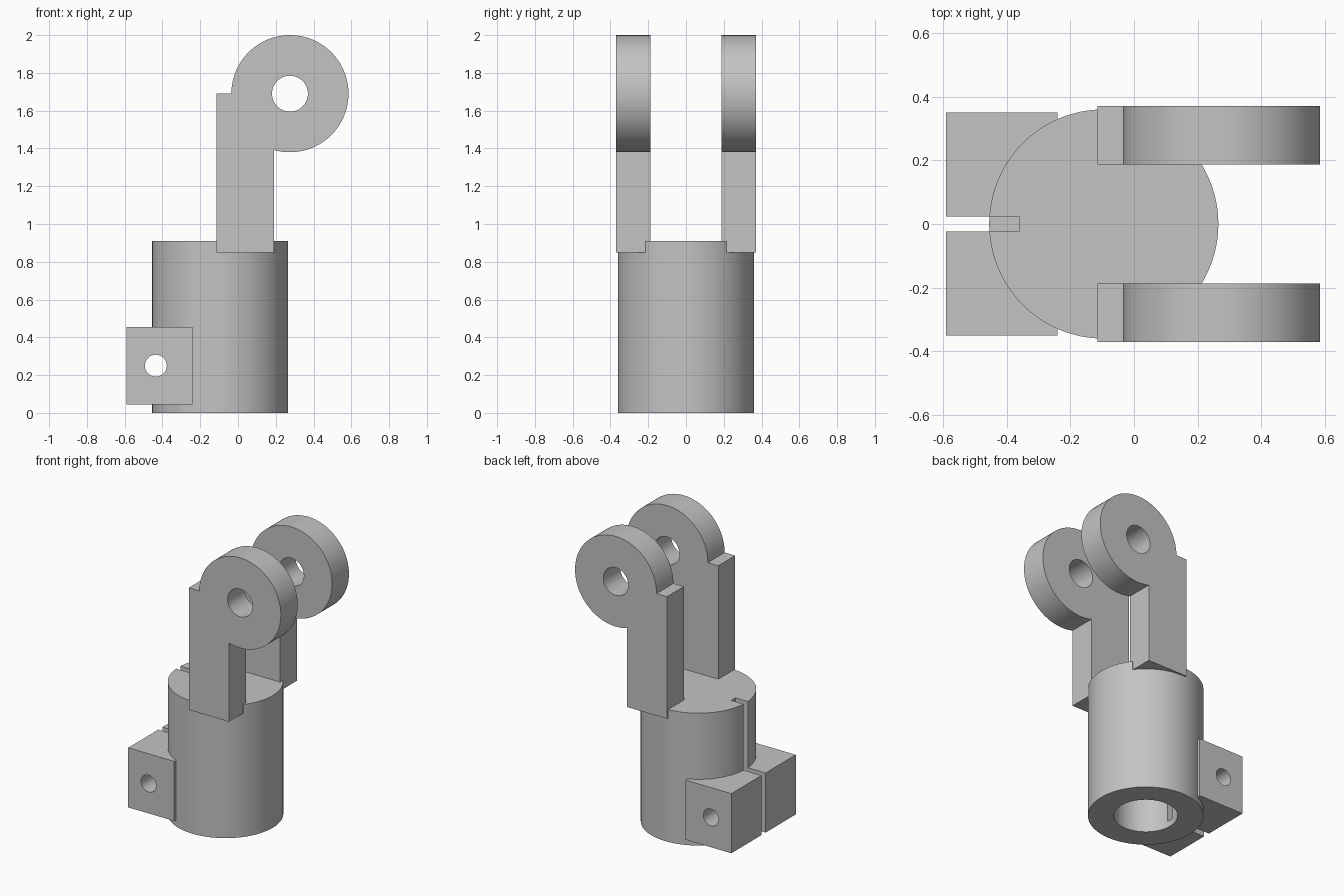
import bpy, bmesh, math

if "Cube" in bpy.data.objects:
    bpy.data.objects.remove(bpy.data.objects["Cube"])

grey = bpy.data.materials.new("plain grey")
grey.use_nodes = True
grey.diffuse_color = (0.55, 0.55, 0.55, 1)
grey.node_tree.nodes["Principled BSDF"].inputs["Base Color"].default_value = grey.diffuse_color

AXIS_X = -0.095   # socket axis


def prism(name, outline, start, end, axis):
    """Extrude an outline: (x, y) along z, or (x, z) along y."""
    bm = bmesh.new()
    place = (lambda a, b: (a, b, start)) if axis == "z" else (lambda a, b: (a, start, b))
    face = bm.faces.new([bm.verts.new(place(a, b)) for a, b in outline])
    new = bmesh.ops.extrude_face_region(bm, geom=[face])["geom"]
    shift = (0, 0, end - start) if axis == "z" else (0, end - start, 0)
    bmesh.ops.translate(bm, vec=shift, verts=[v for v in new if isinstance(v, bmesh.types.BMVert)])
    bmesh.ops.recalc_face_normals(bm, faces=bm.faces)
    mesh = bpy.data.meshes.new(name)
    bm.to_mesh(mesh)
    bm.free()
    mesh.materials.append(grey)
    obj = bpy.data.objects.new(name, mesh)
    bpy.context.collection.objects.link(obj)
    return obj


def arc(cx, cy, r, first=0, last=360, n=96):
    full = last - first == 360
    angles = [math.radians(first + (last - first) * i / n) for i in range(n if full else n + 1)]
    return [(cx + r * math.cos(t), cy + r * math.sin(t)) for t in angles]


def box(name, x, y, z):
    return prism(name, [(x[0], y[0]), (x[1], y[0]), (x[1], y[1]), (x[0], y[1])], z[0], z[1], "z")


def activate(obj):
    bpy.ops.object.select_all(action="DESELECT")
    obj.select_set(True)
    bpy.context.view_layer.objects.active = obj


def combine(obj, other, operation):
    activate(obj)
    mod = obj.modifiers.new("combine", "BOOLEAN")
    mod.operation, mod.solver, mod.object = operation, "EXACT", other
    bpy.ops.object.modifier_apply(modifier=mod.name)
    bpy.data.objects.remove(other)


def smooth(obj):
    activate(obj)
    bpy.ops.object.shade_smooth_by_angle(angle=math.radians(30))


# Socket body with two clamp ears
socket = prism("clamp_socket", arc(AXIS_X, 0, 0.36), 0, 0.91, "z")
for side in (-1, 1):
    ear = box("ear", (-0.59, -0.24), sorted((side * 0.023, side * 0.35)), (0.045, 0.455))
    combine(socket, ear, "UNION")

# Blind bore, clamp slot, bolt hole and arm seats
cuts = [
    prism("bore", arc(AXIS_X, 0, 0.2), -0.1, 0.75, "z"),
    box("slot", (-0.7, -0.36), (-0.023, 0.023), (0.045, 1)),
    box("inner_slot", (-0.4, -0.2), (-0.023, 0.023), (0.045, 0.455)),
    prism("bolt_hole", arc(-0.435, 0.25, 0.058, n=48), -0.5, 0.5, "y"),
]
for side in (-1, 1):
    cuts.append(box("seat", (-0.115, 0.5), sorted((side * 0.215, side * 0.5)), (0.85, 1)))
for cutter in cuts:
    combine(socket, cutter, "DIFFERENCE")
smooth(socket)

# Fork arms with round pierced lugs
PIN = (0.275, 1.69)
LUG = 0.31
LEFT, RIGHT = -0.115, 0.19
meet = -90 - math.degrees(math.asin((PIN[0] - RIGHT) / LUG))
profile = [(LEFT, 0.85), (RIGHT, 0.85)] + arc(*PIN, LUG, meet, 180) + [(LEFT, PIN[1])]
for name, side in (("front_arm", -1), ("back_arm", 1)):
    arm = prism(name, profile, side * 0.187, side * 0.37, "y")
    combine(arm, prism("pin_hole", arc(*PIN, 0.095, n=64), -0.6, 0.6, "y"), "DIFFERENCE")
    smooth(arm)
